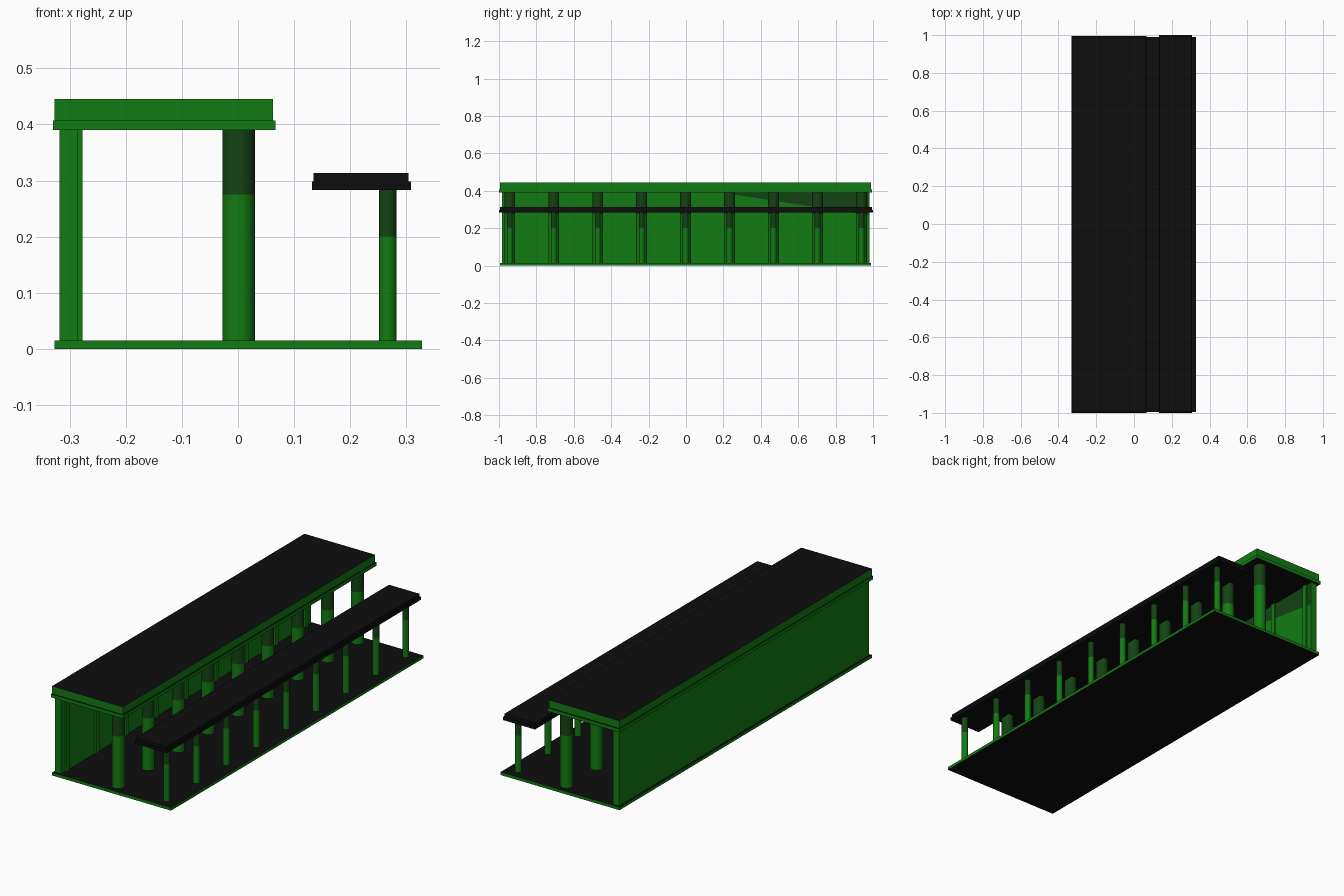
import bpy, bmesh, math
from mathutils import Matrix

if "Cube" in bpy.data.objects:
    bpy.data.objects.remove(bpy.data.objects["Cube"])


def material(name, rgb):
    m = bpy.data.materials.new(name)
    m.diffuse_color = (*rgb, 1)
    m.use_nodes = True
    m.node_tree.nodes["Principled BSDF"].inputs["Base Color"].default_value = m.diffuse_color
    return m


GREEN = material("green", (0.006, 0.2, 0.006))
DARK = material("dark_green", (0.007, 0.055, 0.007))
BLACK = material("black", (0.004, 0.004, 0.004))


def finish(name, bm, mats):
    me = bpy.data.meshes.new(name)
    bm.to_mesh(me)
    bm.free()
    for m in mats:
        me.materials.append(m)
    ob = bpy.data.objects.new(name, me)
    bpy.context.collection.objects.link(ob)
    return ob


def box(name, x, y, z, side, flat=None):
    """Box from ranges; horizontal faces take the second colour."""
    bm = bmesh.new()
    bmesh.ops.create_cube(bm, size=1)
    for v in bm.verts:
        for i, r in enumerate((x, y, z)):
            v.co[i] = r[0] if v.co[i] < 0 else r[1]
    bm.normal_update()
    if flat:
        for f in bm.faces:
            f.material_index = int(abs(f.normal.z) > 0.5)
    return finish(name, bm, [side, flat] if flat else [side])


def pillar(name, x, y, radius, z0, z_split, z1):
    """Round pillar with a dark upper section."""
    bm = bmesh.new()
    for k, (a, b) in enumerate(((z0, z_split), (z_split, z1))):
        res = bmesh.ops.create_cone(
            bm, cap_ends=False, segments=24, radius1=radius, radius2=radius,
            depth=b - a, matrix=Matrix.Translation((x, y, (a + b) / 2)))
        for f in {f for v in res["verts"] for f in v.link_faces}:
            f.material_index = k
    bmesh.ops.remove_doubles(bm, verts=bm.verts, dist=1e-5)
    for f in bm.faces:
        f.smooth = True
    return finish(name, bm, [GREEN, DARK])


# Platform
box("floor", (-0.327, 0.328), (-0.995, 0.99), (0, 0.015), GREEN, BLACK)

# Main roof: wider rim below, thick slab above
box("roof_rim", (-0.33, 0.067), (-1, 0.995), (0.39, 0.407), GREEN, BLACK)
box("roof_slab", (-0.327, 0.062), (-0.995, 0.99), (0.407, 0.445), GREEN, BLACK)

# Lower canopy on the open side
box("canopy_rim", (0.132, 0.308), (-1, 1), (0.283, 0.298), BLACK)
box("canopy_slab", (0.135, 0.304), (-0.995, 0.995), (0.298, 0.313), BLACK)

# Long closed wall
box("wall", (-0.318, -0.285), (-0.985, 0.98), (0.015, 0.39), GREEN)

# Repeated columns, canopy posts and wall ribs
for i in range(9):
    y = -0.942 + i * 0.235
    pillar("column", 0.001, y, 0.029, 0.015, 0.275, 0.39)
    pillar("canopy_post", 0.267, y, 0.0155, 0.015, 0.2, 0.283)
    box("wall_rib", (-0.29, -0.277), (y - 0.012, y + 0.012), (0.015, 0.39), GREEN)

# Dark wedge panel on the inner wall
bm = bmesh.new()
bm.faces.new([bm.verts.new((-0.284, y, z))
              for y, z in ((0.2, 0.388), (0.975, 0.27), (0.975, 0.388))])
finish("wall_panel", bm, [DARK])
